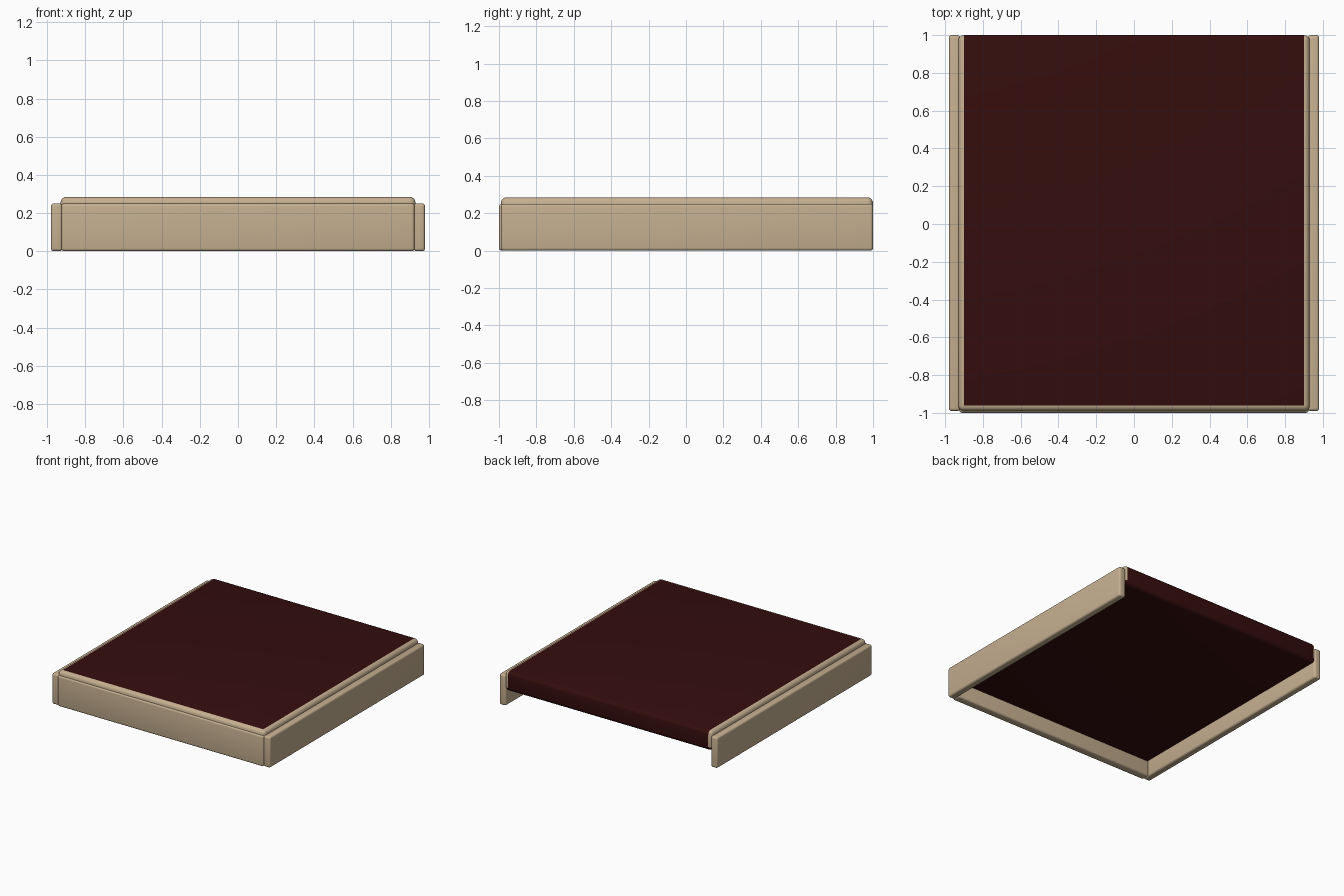
import bpy
import math

cube = bpy.data.objects.get("Cube")
if cube:
    bpy.data.objects.remove(cube, do_unlink=True)


def material(name, color):
    mat = bpy.data.materials.new(name)
    mat.use_nodes = True
    mat.diffuse_color = color
    mat.node_tree.nodes["Principled BSDF"].inputs["Base Color"].default_value = color
    return mat


tan = material("tan", (0.56, 0.43, 0.28, 1))
maroon = material("dark maroon", (0.035, 0.004, 0.004, 1))


def rounded_box(name, low, high, radius, mats):
    """Box between two corners with rounded edges."""
    bpy.ops.mesh.primitive_cube_add(
        size=1, location=[(a + b) / 2 for a, b in zip(low, high)])
    obj = bpy.context.object
    obj.name = name
    obj.scale = [b - a for a, b in zip(low, high)]
    bpy.ops.object.transform_apply(location=True, rotation=False, scale=True)
    bevel = obj.modifiers.new("rounded edges", "BEVEL")
    bevel.width = radius
    bevel.segments = 4
    bpy.ops.object.modifier_apply(modifier=bevel.name)
    bpy.ops.object.shade_smooth_by_angle(angle=math.radians(35))
    for mat in mats:
        obj.data.materials.append(mat)
    return obj


# Side and front rails
rounded_box("left_rail", (0.92, -0.99, 0), (0.98, 1, 0.25), 0.015, [tan])
rounded_box("right_rail", (-0.98, -0.99, 0), (-0.92, 1, 0.25), 0.015, [tan])
rounded_box("front_rail", (-0.925, -1, 0), (0.925, -0.93, 0.25), 0.015, [tan])

# Top panel: dark faces with a tan rim along the front and both sides
panel = rounded_box("top_panel", (-0.93, -0.99, 0.125), (0.93, 1, 0.285), 0.03,
                    [maroon, tan])
for face in panel.data.polygons:
    x, y, z = face.center
    on_rim = abs(x) > 0.9 or y < -0.96
    if on_rim and z > 0.16:
        face.material_index = 1
